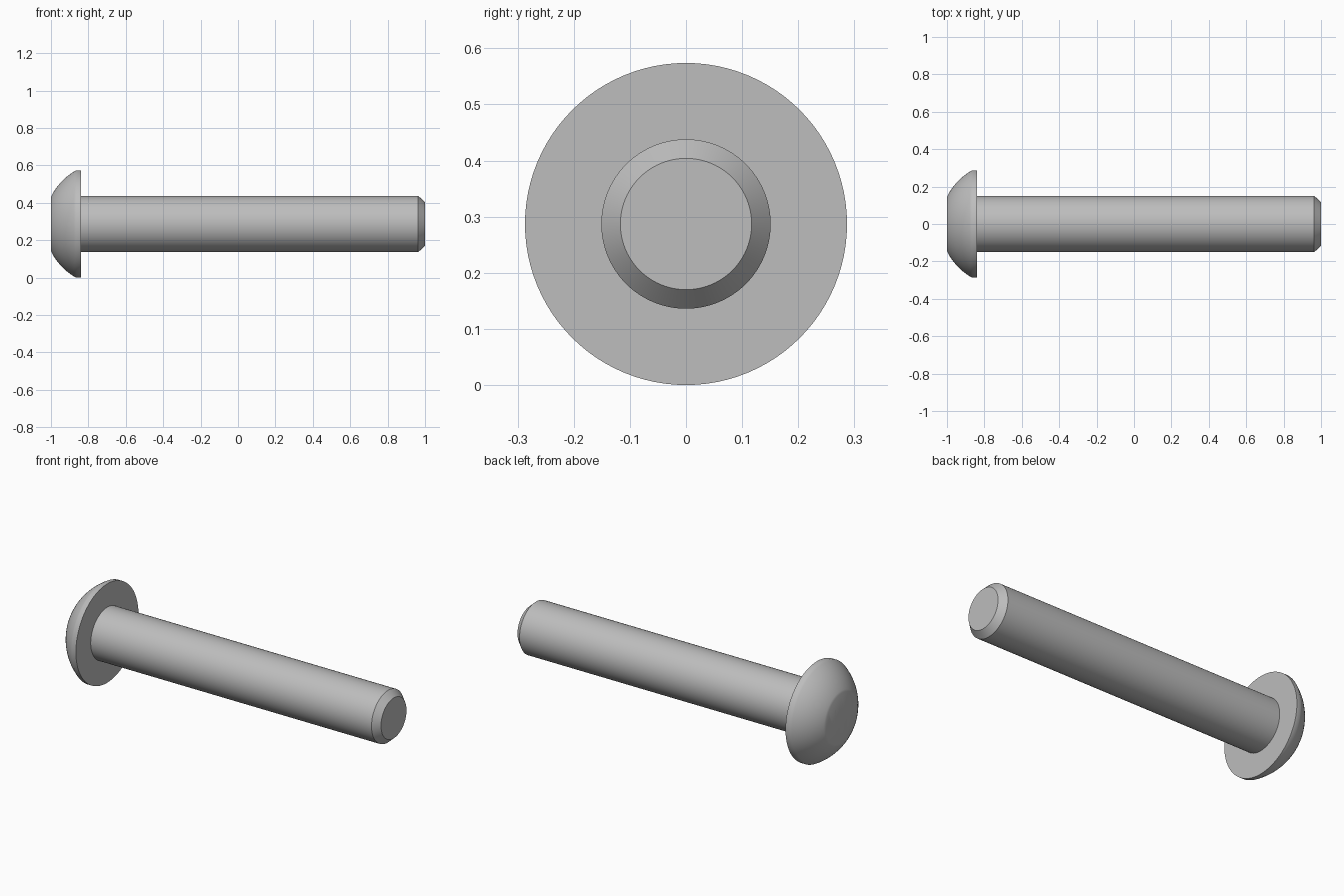
import bpy, bmesh, math
from mathutils import Vector

cube = bpy.data.objects.get("Cube")
if cube:
    bpy.data.objects.remove(cube, do_unlink=True)

AXIS_Z = 0.287       # height of the screw's axis
HEAD_R = 0.287
SHANK_R = 0.151
SEGMENTS = 96

steel = bpy.data.materials.new("steel grey")
steel.use_nodes = True
colour = (0.51, 0.51, 0.51, 1)
steel.diffuse_color = colour
steel.node_tree.nodes["Principled BSDF"].inputs["Base Color"].default_value = colour


def ring(bm, x, radius, count):
    """Closed loop of vertices around the screw axis, first corner on +y."""
    verts = []
    for i in range(count):
        a = math.tau * i / count
        verts.append(bm.verts.new((x, radius * math.cos(a), AXIS_Z + radius * math.sin(a))))
    return verts


def loop_edges(bm, verts):
    edges = []
    for a, b in zip(verts, verts[1:] + verts[:1]):
        edges.append(bm.edges.get((a, b)) or bm.edges.new((a, b)))
    return edges


def skin(bm, first, second):
    """Quads between two loops of equal count."""
    n = len(first)
    for i in range(n):
        j = (i + 1) % n
        bm.faces.new((first[i], first[j], second[j], second[i]))


def lathe(bm, profile):
    rings = [ring(bm, x, r, SEGMENTS) for x, r in profile]
    for a, b in zip(rings, rings[1:]):
        skin(bm, a, b)
    return rings


def finish(bm, name):
    bmesh.ops.recalc_face_normals(bm, faces=bm.faces[:])
    mesh = bpy.data.meshes.new(name)
    bm.to_mesh(mesh)
    bm.free()
    mesh.materials.append(steel)
    obj = bpy.data.objects.new(name, mesh)
    bpy.context.collection.objects.link(obj)
    bpy.ops.object.select_all(action='DESELECT')
    obj.select_set(True)
    bpy.context.view_layer.objects.active = obj
    bpy.ops.object.shade_smooth_by_angle(angle=math.radians(31))


# Button head: spherical dome from the flat nose to a short straight rim
FACE_R = 0.145
DOME_X, DOME_R = -0.705, 0.329
start, end = math.asin(FACE_R / DOME_R), math.asin(HEAD_R / DOME_R)
STEPS = 16
dome = []
for i in range(STEPS + 1):
    a = start + (end - start) * i / STEPS
    dome.append((DOME_X - DOME_R * math.cos(a), DOME_R * math.sin(a)))
dome[0] = (-1, FACE_R)
bm = bmesh.new()
rings = lathe(bm, dome + [(-0.84, HEAD_R)])
bm.faces.new(rings[-1])

# Hexagonal drive socket sunk into the nose, flats at top and bottom
HEX_R = 0.0996
rim = ring(bm, -1, HEX_R, 6)
floor = ring(bm, -0.9, HEX_R, 6)
skin(bm, rim, floor)
bm.faces.new(floor)
bmesh.ops.bridge_loops(bm, edges=loop_edges(bm, rings[0]) + loop_edges(bm, rim))
finish(bm, "button_head")

# Plain shank with a chamfered tip
bm = bmesh.new()
rings = lathe(bm, [(-0.85, SHANK_R), (0.963, SHANK_R), (1, 0.117)])
bm.faces.new(rings[0])
bm.faces.new(rings[-1])
finish(bm, "shank")
